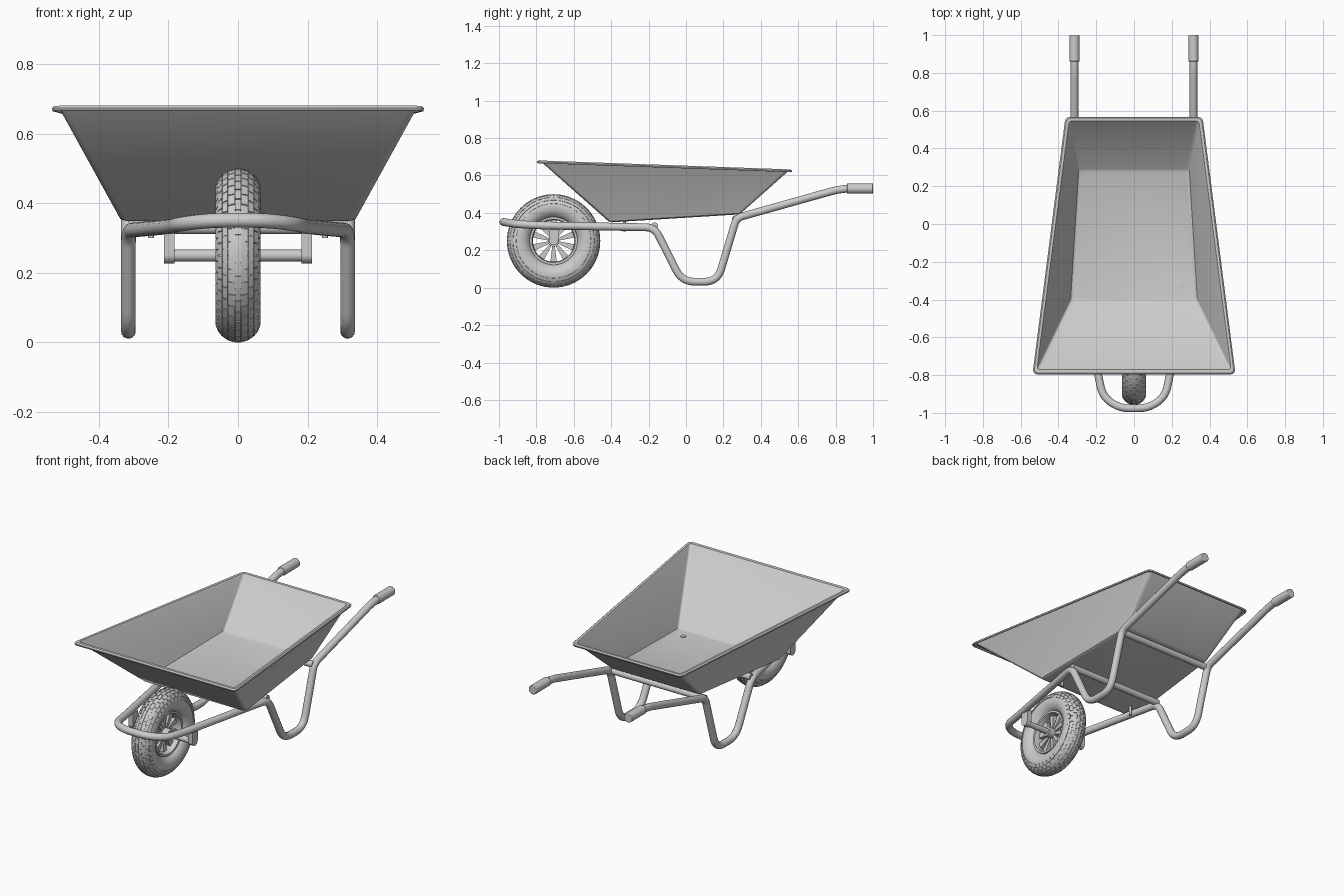
import bpy, bmesh, math
from mathutils import Vector, Matrix

if "Cube" in bpy.data.objects:
    bpy.data.objects.remove(bpy.data.objects["Cube"])

AXLE = Vector((0, -0.708, 0.25))


def finish(bm, name, angle=35):
    bmesh.ops.recalc_face_normals(bm, faces=bm.faces[:])
    me = bpy.data.meshes.new(name)
    bm.to_mesh(me)
    bm.free()
    ob = bpy.data.objects.new(name, me)
    bpy.context.collection.objects.link(ob)
    bpy.ops.object.select_all(action='DESELECT')
    ob.select_set(True)
    bpy.context.view_layer.objects.active = ob
    bpy.ops.object.shade_smooth_by_angle(angle=math.radians(angle))
    return ob


def fillet(pts, radii, n=7):
    """Round the inner corners of a path."""
    pts = [Vector(p) for p in pts]
    out = [pts[0]]
    for a, b, c, r in zip(pts, pts[1:], pts[2:], radii):
        d1, d2 = a - b, c - b
        t = min(r, d1.length * 0.49, d2.length * 0.49)
        p, q = b + d1.normalized() * t, b + d2.normalized() * t
        for i in range(n + 1):
            s = i / n
            out.append(p * (1 - s) ** 2 + b * 2 * s * (1 - s) + q * s * s)
    return out + [pts[-1]]


def tube(name, pts, r):
    cu = bpy.data.curves.new(name, 'CURVE')
    cu.dimensions = '3D'
    cu.bevel_depth = r
    cu.bevel_resolution = 5
    cu.use_fill_caps = True
    sp = cu.splines.new('POLY')
    sp.points.add(len(pts) - 1)
    for p, co in zip(sp.points, pts):
        p.co = (*co, 1)
    tmp = bpy.data.objects.new(name, cu)
    bpy.context.collection.objects.link(tmp)
    bpy.context.view_layer.update()
    bm = bmesh.new()
    me = tmp.to_mesh()
    bm.from_mesh(me)
    tmp.to_mesh_clear()
    bpy.data.objects.remove(tmp)
    bmesh.ops.remove_doubles(bm, verts=bm.verts[:], dist=1e-5)
    return finish(bm, name, 50)


def cylinder(bm, a, b, r, seg=24):
    a, b = Vector(a), Vector(b)
    rot = (b - a).to_track_quat('Z', 'Y').to_matrix().to_4x4()
    bmesh.ops.create_cone(bm, cap_ends=True, segments=seg, radius1=r, radius2=r,
                          depth=(b - a).length, matrix=Matrix.Translation((a + b) / 2) @ rot)


def box(bm, c, size):
    bmesh.ops.create_cube(bm, size=1, matrix=Matrix.Translation(c) @ Matrix.Diagonal((*size, 1)))


def lathe_x(name, profile, closed=True, seg=72):
    """Spin (x, radius) points about the axle."""
    bm = bmesh.new()
    rings = [[bm.verts.new(AXLE + Vector((x, r * math.cos(t), r * math.sin(t))))
              for t in (2 * math.pi * i / seg for i in range(seg))] for x, r in profile]
    for k in range(len(rings) if closed else len(rings) - 1):
        a, b = rings[k], rings[(k + 1) % len(rings)]
        for i in range(seg):
            j = (i + 1) % seg
            bm.faces.new((a[i], a[j], b[j], b[i]))
    return finish(bm, name)


# Tray: stacked rounded loops (front x, back x, front y, back y, front z, back z, corner)
def tray_loop(bm, xf, xb, yf, yb, zf, zb, r):
    c = [Vector((-xf, yf, zf)), Vector((xf, yf, zf)), Vector((xb, yb, zb)), Vector((-xb, yb, zb))]
    vs = []
    for i in range(4):
        p, b, q = c[i - 1], c[i], c[(i + 1) % 4]
        s, e = b + (p - b).normalized() * r, b + (q - b).normalized() * r
        for k in range(6):
            t = k / 5
            vs.append(bm.verts.new(s * (1 - t) ** 2 + b * 2 * t * (1 - t) + e * t * t))
    return vs


bm = bmesh.new()
loops = [tray_loop(bm, *a) for a in (
    (0.328, 0.285, -0.398, 0.280, 0.352, 0.394, 0.02),
    (0.338, 0.294, -0.412, 0.292, 0.356, 0.400, 0.02),
    (0.510, 0.340, -0.765, 0.540, 0.668, 0.620, 0.02),
    (0.516, 0.345, -0.772, 0.547, 0.677, 0.629, 0.022),
    (0.529, 0.356, -0.788, 0.560, 0.678, 0.630, 0.024),
    (0.535, 0.361, -0.794, 0.565, 0.673, 0.625, 0.026),
    (0.534, 0.360, -0.793, 0.564, 0.666, 0.618, 0.026))]
bm.faces.new(loops[0])
for a, b in zip(loops, loops[1:]):
    for i in range(len(a)):
        j = (i + 1) % len(a)
        bm.faces.new((a[i], a[j], b[j], b[i]))
tray = finish(bm, "tray", 30)
m = tray.modifiers.new("thickness", 'SOLIDIFY')
m.thickness = 0.005
m.offset = 0

# Frame: one bent tube from grip to grip around the wheel
half = [(0.315, 0.99, 0.53), (0.315, 0.83, 0.53), (0.315, 0.27, 0.373), (0.315, 0.168, 0.032),
        (0.315, -0.022, 0.032), (0.315, -0.168, 0.322), (0.192, -0.79, 0.333),
        (0.165, -0.915, 0.341), (0.075, -0.976, 0.351)]
rad = [0.06, 0.035, 0.07, 0.07, 0.05, 0.07, 0.07, 0.07]
path = half + [(-x, y, z) for x, y, z in reversed(half)]
tube("frame_tube", fillet(path, rad + rad[::-1]), 0.021)
tube("front_crossbar", [(-0.315, -0.168, 0.33), (0.315, -0.168, 0.33)], 0.019)
tube("rear_crossbar", [(-0.315, 0.265, 0.368), (0.315, 0.265, 0.368)], 0.019)

# Grips, axle brackets and tray bolts
for s, side in ((1, "right"), (-1, "left")):
    bm = bmesh.new()
    cylinder(bm, (s * 0.315, 0.86, 0.53), (s * 0.315, 1.0, 0.53), 0.027)
    grip = finish(bm, side + "_grip")
    b = grip.modifiers.new("edge", 'BEVEL')
    b.width, b.segments = 0.004, 2

    bm = bmesh.new()
    box(bm, (s * 0.197, AXLE.y, 0.288), (0.03, 0.05, 0.076))
    cylinder(bm, (s * 0.182, AXLE.y, 0.252), (s * 0.212, AXLE.y, 0.252), 0.025)
    finish(bm, side + "_axle_bracket")

    bm = bmesh.new()
    cylinder(bm, (s * 0.25, -0.33, 0.30), (s * 0.25, -0.33, 0.363), 0.008, 12)
    cylinder(bm, (s * 0.25, -0.33, 0.358), (s * 0.25, -0.33, 0.364), 0.015, 20)
    finish(bm, side + "_tray_bolt")

# Axle and hub
bm = bmesh.new()
cylinder(bm, AXLE - Vector((0.205, 0, 0)), AXLE + Vector((0.205, 0, 0)), 0.017)
cylinder(bm, AXLE - Vector((0.05, 0, 0)), AXLE + Vector((0.05, 0, 0)), 0.03)
finish(bm, "axle_and_hub")

# Tyre carcass and wheel rim
R, r = 0.1835, 0.0635
lathe_x("tyre", [(r * math.sin(a), R + r * math.cos(a))
                 for a in (2 * math.pi * i / 28 for i in range(28))])
lathe_x("wheel_rim", [(-0.04, 0.128), (-0.04, 0.116), (-0.025, 0.111), (0.025, 0.111),
                      (0.04, 0.116), (0.04, 0.128)])

# Spokes: flat blades widening outward
bm = bmesh.new()
for i in range(10):
    a = 2 * math.pi * (i + 0.5) / 10
    u, v = Vector((0, math.cos(a), math.sin(a))), Vector((0, -math.sin(a), math.cos(a)))
    vs = [bm.verts.new(AXLE + u * d + v * w * k + Vector((x, 0, 0)))
          for x in (-0.012, 0.012) for d, w, k in
          ((0.022, 0.006, -1), (0.118, 0.018, -1), (0.118, 0.018, 1), (0.022, 0.006, 1))]
    bm.faces.new(vs[:4])
    bm.faces.new(vs[4:])
    for k in range(4):
        j = (k + 1) % 4
        bm.faces.new((vs[k], vs[j], vs[4 + j], vs[4 + k]))
finish(bm, "spokes")

# Tread: staggered blocks wrapped on the tyre
bm = bmesh.new()
ROWS, COUNT = 9, 40
dphi, dth = math.radians(17), 2 * math.pi / COUNT
for row in range(ROWS):
    phi = (row - (ROWS - 1) / 2) * dphi
    for i in range(COUNT):
        th = (i + 0.5 * (row % 2)) * dth
        grid = []
        for m in (r - 0.002, 0.0668):
            for p in (-0.46, 0.46):
                for t in (-0.46, 0, 0.46):
                    q = R + m * math.cos(phi + p * dphi)
                    a = th + t * dth
                    grid.append(bm.verts.new(AXLE + Vector((
                        m * math.sin(phi + p * dphi), q * math.cos(a), q * math.sin(a)))))
        for f in ((6, 7, 10, 9), (7, 8, 11, 10), (0, 1, 7, 6), (1, 2, 8, 7), (3, 4, 10, 9),
                  (4, 5, 11, 10), (0, 3, 9, 6), (2, 5, 11, 8), (0, 1, 4, 3), (1, 2, 5, 4)):
            bm.faces.new([grid[k] for k in f])
finish(bm, "tyre_tread")
